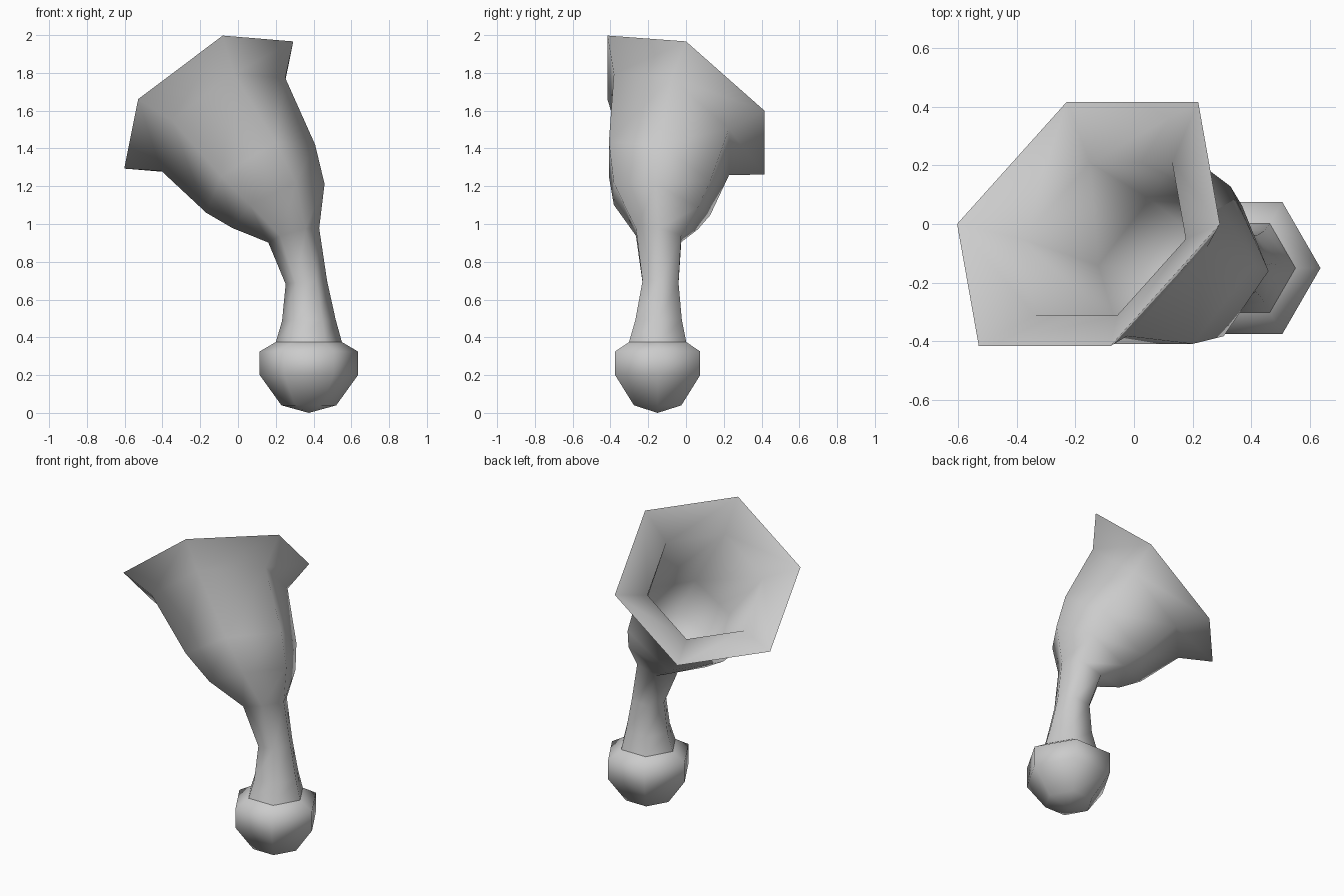
import bpy, bmesh, math
from mathutils import Vector

if "Cube" in bpy.data.objects:
    bpy.data.objects.remove(bpy.data.objects["Cube"])

SIDES = 6


def ring_points(center, normal, radius):
    """Hexagon around a centre, tilted to face along the normal."""
    n = Vector(normal).normalized()
    u = Vector((0, 1, 0)).cross(n).normalized()
    v = n.cross(u)
    steps = [math.tau * i / SIDES for i in range(SIDES)]
    return [Vector(center) + radius * (math.cos(a) * u + math.sin(a) * v) for a in steps]


def loft(name, rings, start=None, end=None):
    """Skin a row of hexagons, closing either end on a tip point if given."""
    bm = bmesh.new()
    loops = [[bm.verts.new(p) for p in ring_points(*r)] for r in rings]
    for lo, hi in zip(loops, loops[1:]):
        for i in range(SIDES):
            j = (i + 1) % SIDES
            bm.faces.new((lo[i], lo[j], hi[j], hi[i]))
    for tip, loop, flip in ((start, loops[0], True), (end, loops[-1], False)):
        if tip:
            t = bm.verts.new(tip)
            for i in range(SIDES):
                tri = (loop[i], loop[(i + 1) % SIDES], t)
                bm.faces.new(tri[::-1] if flip else tri)
    mesh = bpy.data.meshes.new(name)
    bm.to_mesh(mesh)
    bm.free()
    obj = bpy.data.objects.new(name, mesh)
    bpy.context.collection.objects.link(obj)
    bpy.ops.object.select_all(action='DESELECT')
    obj.select_set(True)
    bpy.context.view_layer.objects.active = obj
    bpy.ops.object.shade_smooth_by_angle(angle=math.radians(80))
    return obj


UP = (0, 0, 1)
MOUTH = Vector((-0.516, 0.514, 0.686))
RIM = Vector((-0.155, 0.0, 1.63))
MID = ((0.12, -0.14, 1.24), (-0.47, 0.40, 0.75))
LOW = ((0.215, -0.16, 1.095), (-0.40, 0.30, 0.83))

# Rounded knob at the foot
knob_rings = [((0.375, -0.15, z), UP, r)
              for z, r in ((0.04, 0.145), (0.2, 0.26), (0.325, 0.26), (0.375, 0.175))]
loft("knob", knob_rings, start=(0.375, -0.15, 0.0))

# Stem opening into the tilted bell: outside up to the rim, then back down inside
bell_rings = [
    ((0.375, -0.15, 0.375), UP, 0.175),
    ((0.375, -0.145, 0.49), (-0.03, 0, 1), 0.142),
    ((0.362, -0.135, 0.69), (-0.08, 0.04, 1), 0.11),
    ((0.295, -0.145, 0.94), (-0.28, 0.15, 1), 0.14),
    (*LOW, 0.27),
    (*MID, 0.34),
    (RIM - 0.15 * MOUTH, MOUTH, 0.41),
    (RIM, MOUTH, 0.56),
    (RIM - 0.10 * MOUTH, MOUTH, 0.35),
    (*MID, 0.285),
    (*LOW, 0.21),
]
loft("stem_and_bell", bell_rings, end=(0.26, -0.15, 1.0))
